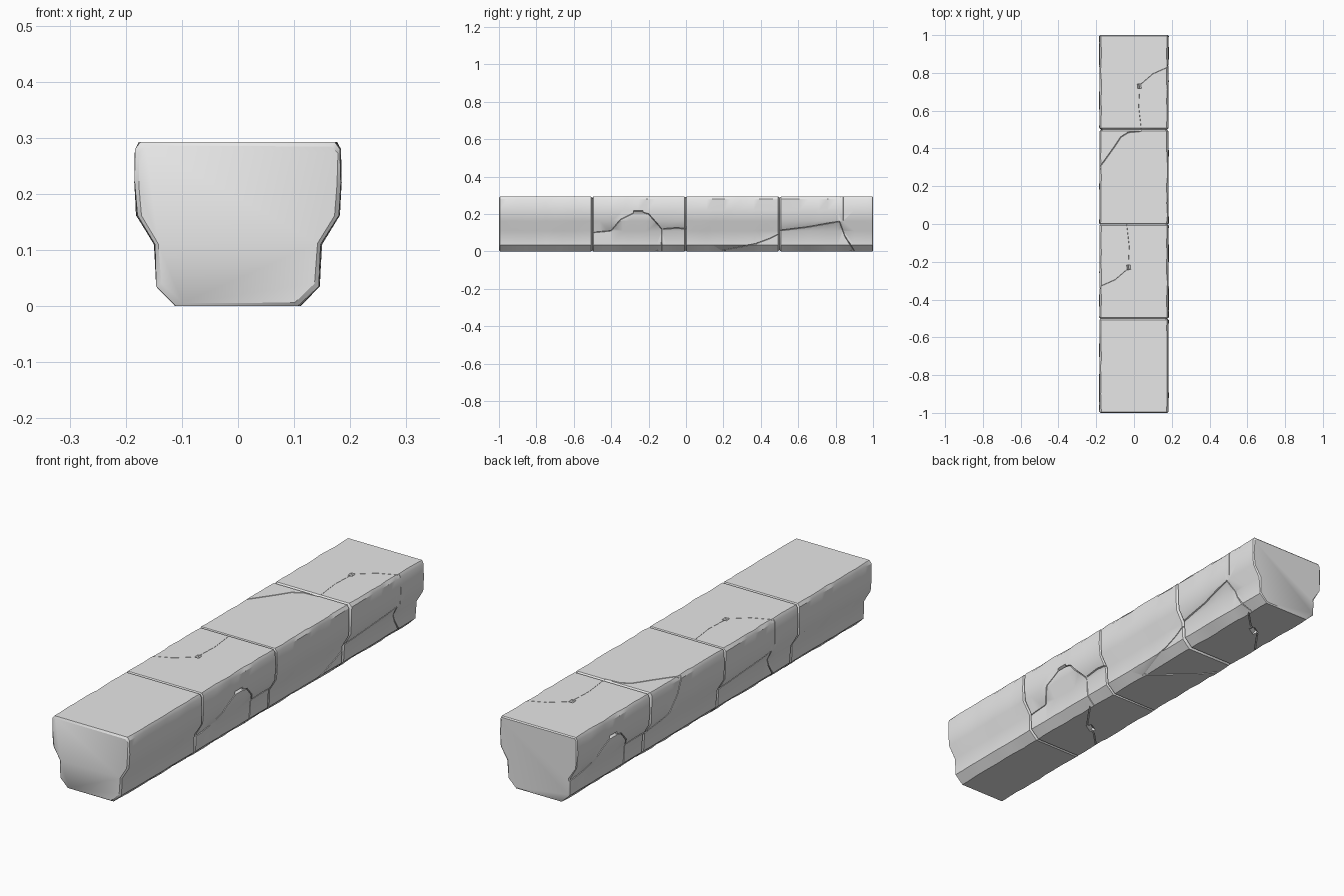
import bpy, bmesh, math, random
from mathutils import Vector

if "Cube" in bpy.data.objects:
    bpy.data.objects.remove(bpy.data.objects["Cube"])

stone = bpy.data.materials.new("grey_stone")
stone.use_nodes = True
GREY = (0.8, 0.8, 0.8, 1)
stone.diffuse_color = GREY
stone.node_tree.nodes["Principled BSDF"].inputs["Base Color"].default_value = GREY

HALF = 0.25     # half length of one block
TOP = 0.293
# Half cross-section (x, z), bottom to top
PROFILE = [(0.112, 0), (0.146, 0.035), (0.15, 0.11), (0.182, 0.162),
           (0.185, 0.22), (0.184, 0.28), (0.177, TOP)]


def side_x(z):
    """Half width of the beam at height z."""
    for (x0, z0), (x1, z1) in zip(PROFILE, PROFILE[1:]):
        if z <= z1:
            return x0 + (x1 - x0) * (z - z0) / (z1 - z0)
    return PROFILE[-1][0]


def finish(bm, name):
    bmesh.ops.recalc_face_normals(bm, faces=bm.faces)
    mesh = bpy.data.meshes.new(name)
    bm.to_mesh(mesh)
    bm.free()
    mesh.materials.append(stone)
    obj = bpy.data.objects.new(name, mesh)
    bpy.context.collection.objects.link(obj)
    return obj


def loft(bm, rings):
    loops = [[bm.verts.new(p) for p in ring] for ring in rings]
    n = len(loops[0])
    for a, b in zip(loops, loops[1:]):
        for i in range(n):
            j = (i + 1) % n
            bm.faces.new((a[i], a[j], b[j], b[i]))
    bm.faces.new(loops[0])
    bm.faces.new(loops[-1])


def make_block(name, front_rim, back_rim, seed):
    """Worn block: the profile lofted along y with chipped edges and rims."""
    rng = random.Random(seed)
    stations = [-HALF, -HALF + front_rim * 0.7]
    stations += [-0.2 + 0.05 * i + rng.uniform(-0.012, 0.012) for i in range(9)]
    stations += [HALF - back_rim * 0.7, HALF]
    rings = []
    for i, y in enumerate(stations):
        inset = front_rim if i == 0 else back_rim if i == len(stations) - 1 else 0
        ring = []
        for sign in (1, -1):
            half = []
            for k, (x, z) in enumerate(PROFILE):
                wear = 0.006 if k in (0, 6) else 0.003
                px = x - rng.uniform(0, wear) - inset * rng.uniform(0.6, 1.2)
                pz = z + inset * rng.uniform(0.5, 1.1) * (1 - 2 * z / TOP)
                half.append((sign * px, y, pz))
            ring += half if sign == 1 else half[::-1]
        rings.append(ring)
    bm = bmesh.new()
    loft(bm, rings)
    return finish(bm, name)


def surface_point(face, u, v):
    """Point and outward normal; u, v are x, y on top and bottom, y, z on sides."""
    if face == "top":
        return Vector((u, v, TOP)), Vector((0, 0, 1))
    if face == "bottom":
        return Vector((u, v, 0)), Vector((0, 0, -1))
    s = 1 if face == "left" else -1
    return Vector((s * side_x(v), u, v)), Vector((s, 0, 0))


def cut_crack(block, face, points, width=0.005, depth=0.009):
    """Carve a V groove along a broken line on one face of the block."""
    dense = []
    for (u0, v0), (u1, v1) in zip(points, points[1:]):
        steps = max(1, round(math.hypot(u1 - u0, v1 - v0) / 0.03))
        dense += [(u0 + (u1 - u0) * i / steps, v0 + (v1 - v0) * i / steps)
                  for i in range(steps)]
    dense.append(points[-1])
    spots = [surface_point(face, u, v) for u, v in dense]
    rings = []
    for i, (p, n) in enumerate(spots):
        along = spots[min(i + 1, len(spots) - 1)][0] - spots[max(i - 1, 0)][0]
        across = n.cross(along).normalized() * width
        rings.append((p - n * depth, p + n * 0.009 + across, p + n * 0.009 - across))
    bm = bmesh.new()
    loft(bm, rings)
    cutter = finish(bm, "crack_cutter")
    cutter.hide_render = True
    mod = block.modifiers.new("crack", 'BOOLEAN')
    mod.operation = 'DIFFERENCE'
    mod.solver = 'EXACT'
    mod.object = cutter
    bpy.context.view_layer.objects.active = block
    bpy.ops.object.modifier_apply(modifier=mod.name)
    bpy.data.objects.remove(cutter)


# End block with no cracks
plain = make_block("front_block", 0.008, 0.011, 3)
plain.location.y = -0.75

# Block with a broken back corner and a crack low on the side
corner = make_block("middle_back_block", 0.004, 0.011, 8)
cut_crack(corner, "top", [(-0.2, 0.03), (-0.16, 0.08), (-0.11, 0.15),
                          (-0.07, 0.21), (-0.03, 0.235), (0.04, 0.242)])
cut_crack(corner, "right", [(0.04, 0.29), (0.07, 0.22), (0.13, 0.15), (0.26, 0.11)])
cut_crack(corner, "left", [(0.26, 0.1), (0.2, 0.07), (0.12, 0.04), (-0.06, 0.005)])
cut_crack(corner, "bottom", [(0.13, -0.06), (0.04, 0.02), (-0.05, 0.1), (-0.13, 0.2)])
corner.location.y = 0.25

# Cracked block, used twice
cracked = make_block("back_block", 0.011, 0.006, 5)
cut_crack(cracked, "top", [(0.19, 0.085), (0.1, 0.045), (0.03, -0.015)], 0.003, 0.005)
cut_crack(cracked, "top", [(0.03, -0.03), (0.025, -0.13), (0.04, -0.26)], 0.002, 0.004)
cut_crack(cracked, "top", [(0.027, -0.008), (0.029, -0.033)], 0.016, 0.015)
cut_crack(cracked, "left", [(-0.26, 0.11), (-0.1, 0.13), (0.07, 0.16),
                            (0.1, 0.08), (0.15, 0.002)])
cut_crack(cracked, "left", [(0.09, 0.165), (0.09, 0.29)], 0.003, 0.006)
cut_crack(cracked, "right", [(0.26, 0.1), (0.15, 0.11), (0.1, 0.17), (0.01, 0.215),
                             (-0.05, 0.2), (-0.12, 0.12), (-0.12, 0.002)])
cut_crack(cracked, "right", [(-0.13, 0.12), (-0.2, 0.125), (-0.26, 0.12)])
cut_crack(cracked, "right", [(0.03, 0.212), (-0.02, 0.212)], 0.012, 0.016)
cut_crack(cracked, "bottom", [(0.13, 0.15), (0.04, 0.06), (-0.03, 0.02), (-0.13, -0.12)])
cut_crack(cracked, "bottom", [(0.02, 0.045), (-0.02, 0.02)], 0.02, 0.015)
cracked.location.y = 0.75

turned = bpy.data.objects.new("middle_front_block", cracked.data.copy())
bpy.context.collection.objects.link(turned)
turned.location.y = -0.25
turned.rotation_euler.z = math.pi

# Smooth faces with crisp breaks
bpy.ops.object.select_all(action='DESELECT')
for obj in (plain, corner, cracked, turned):
    obj.select_set(True)
bpy.context.view_layer.objects.active = plain
bpy.ops.object.shade_smooth_by_angle(angle=math.radians(32))
